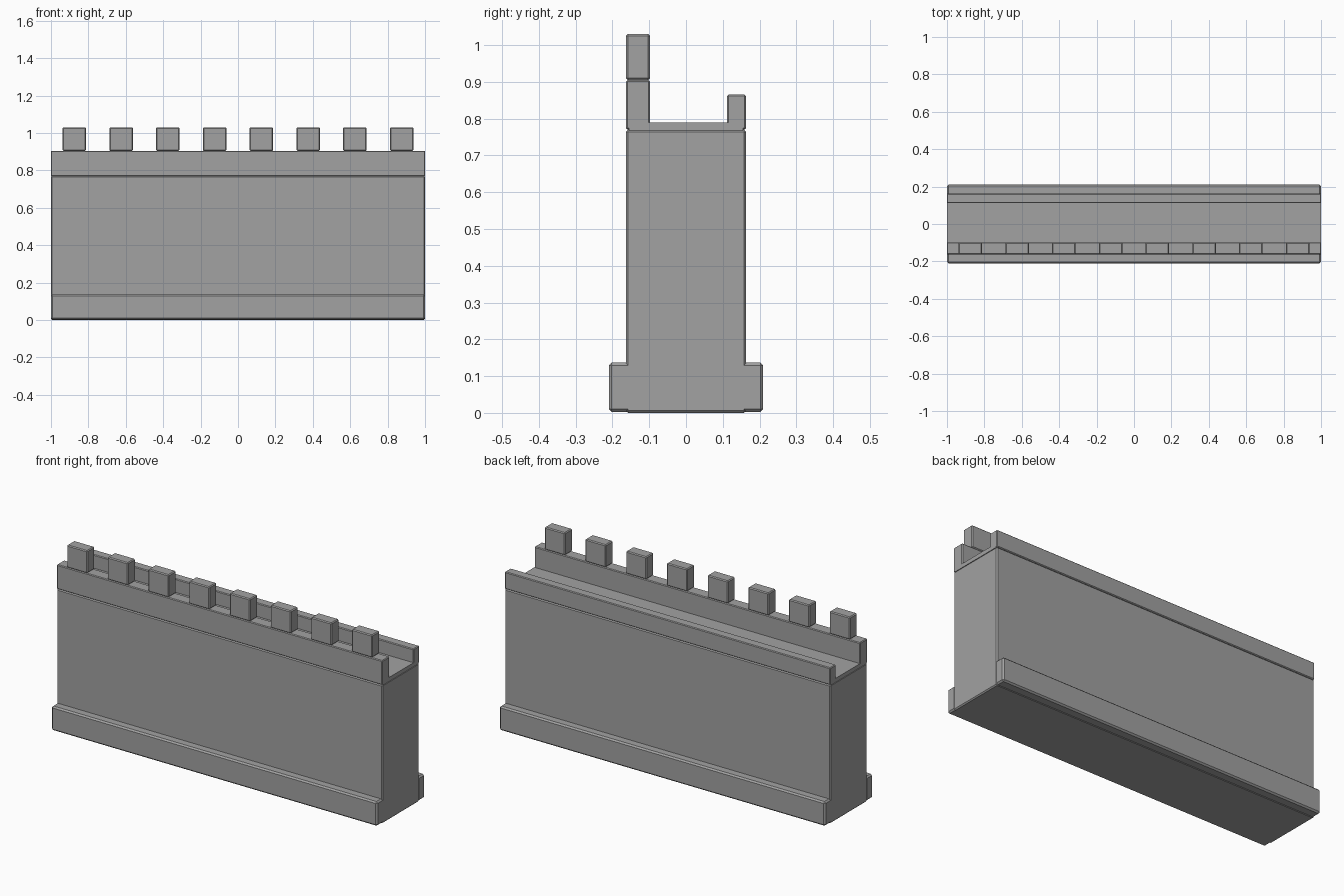
import bpy

if "Cube" in bpy.data.objects:
    bpy.data.objects.remove(bpy.data.objects["Cube"])

stone = bpy.data.materials.new("grey_stone")
stone.diffuse_color = (0.36, 0.36, 0.36, 1)
stone.use_nodes = True
stone.node_tree.nodes["Principled BSDF"].inputs["Base Color"].default_value = stone.diffuse_color


def block(name, x, y, z, bevel=0.006):
    """Box spanning the given (min, max) ranges with a small flat chamfer."""
    bpy.ops.mesh.primitive_cube_add(size=1)
    ob = bpy.context.object
    ob.name = ob.data.name = name
    for v in ob.data.vertices:
        v.co = [lo + (c + 0.5) * (hi - lo) for c, (lo, hi) in zip(v.co, (x, y, z))]
    ob.data.materials.append(stone)
    if bevel:
        mod = ob.modifiers.new("chamfer", "BEVEL")
        mod.width = bevel
        mod.segments = 1
    return ob


L = (-1, 1)

# Main wall and the plinths along both of its long sides
block("wall_body", L, (-0.163, 0.163), (0, 0.77))
block("front_plinth", L, (-0.21, -0.15), (0.003, 0.137), 0.008)
block("back_plinth", L, (0.15, 0.21), (0.003, 0.137), 0.008)

# Walkway with a tall front parapet and a low back parapet
block("walkway", L, (-0.155, 0.155), (0.768, 0.79), 0)
block("front_parapet", L, (-0.163, -0.098), (0.77, 0.905), 0.004)
block("back_parapet", L, (0.111, 0.163), (0.77, 0.865), 0.004)

# Row of merlons on the front parapet
for i in range(8):
    cx = -0.875 + 0.25 * i
    block(f"merlon_{i + 1}", (cx - 0.063, cx + 0.063), (-0.163, -0.098), (0.905, 1.03), 0.005)
